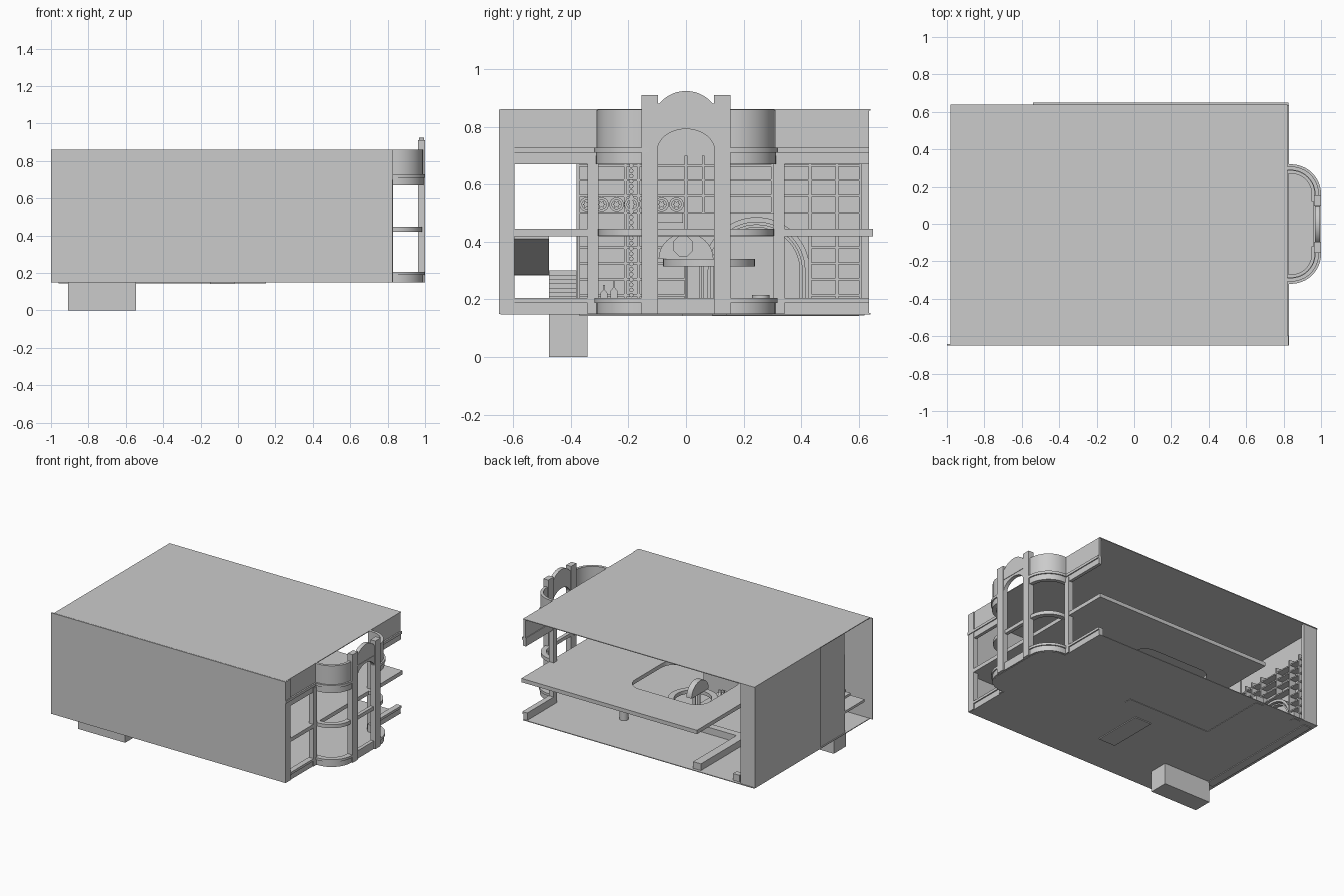
import bpy, math
from mathutils import Matrix, Vector

def box(name, x0, x1, y0, y1, z0, z1):
    bpy.ops.mesh.primitive_cube_add(size=1)
    o = bpy.context.object
    o.name = name
    o.data.transform(Matrix.Translation(((x0+x1)/2, (y0+y1)/2, (z0+z1)/2)) @
                     Matrix.Diagonal((x1-x0, y1-y0, z1-z0, 1)))
    return o

PLANES = {'XY': Matrix.Identity(4),
          'YZ': Matrix(((0, 0, 1, 0), (1, 0, 0, 0), (0, 1, 0, 0), (0, 0, 0, 1))),
          'XZ': Matrix(((1, 0, 0, 0), (0, 0, -1, 0), (0, 1, 0, 0), (0, 0, 0, 1)))}

def plate(name, loops, lo, hi, plane='XY'):
    """Extrude flat outlines (first outer, others holes) between lo and hi."""
    c = bpy.data.curves.new(name, 'CURVE')
    c.dimensions, c.fill_mode, c.extrude = '2D', 'BOTH', (hi-lo)/2
    for pts in loops:
        s = c.splines.new('POLY')
        s.points.add(len(pts)-1)
        for p, q in zip(s.points, pts):
            p.co = (q[0], q[1], 0, 1)
        s.use_cyclic_u = True
    o = bpy.data.objects.new(name, c)
    bpy.context.collection.objects.link(o)
    bpy.ops.object.select_all(action='DESELECT')
    o.select_set(True)
    bpy.context.view_layer.objects.active = o
    bpy.ops.object.convert(target='MESH')
    o = bpy.context.object
    mid = (lo+hi)/2 * (-1 if plane == 'XZ' else 1)
    o.data.transform(PLANES[plane] @ Matrix.Translation((0, 0, mid)))
    if o.data.polygons:
        bpy.ops.object.shade_smooth_by_angle(angle=math.radians(30))
    return o

def arc(cx, cy, rx, ry, a0, a1, n=16):
    return [(cx+rx*math.cos(math.radians(a0+(a1-a0)*i/n)),
             cy+ry*math.sin(math.radians(a0+(a1-a0)*i/n))) for i in range(n+1)]

def rounded(x0, x1, y0, y1, r):
    return (arc(x1-r, y1-r, r, r, 0, 90, 8) + arc(x0+r, y1-r, r, r, 90, 180, 8) +
            arc(x0+r, y0+r, r, r, 180, 270, 8) + arc(x1-r, y0+r, r, r, 270, 360, 8))

# Shell: roof, floor, walls
box("roof", -0.98, 0.82, -0.645, 0.64, 0.856, 0.861)
box("floor", -0.98, 0.82, -0.645, 0.64, 0.148, 0.153)
box("front_wall", -1.0, 0.82, -0.65, -0.642, 0.15, 0.86)
box("front_wall_pier", 0.79, 0.825, -0.65, -0.595, 0.15, 0.86)
box("left_wall", -0.98, -0.97, -0.10, 0.62, 0.15, 0.86)
box("left_wall_recess", -0.972, -0.962, -0.375, -0.10, 0.15, 0.86)
box("back_pier", -0.98, -0.87, 0.61, 0.635, 0.15, 0.86)

# Mezzanine slab with rounded opening
plate("mezzanine", [[(-0.54, -0.64), (0.825, -0.64), (0.825, 0.65), (-0.54, 0.65)],
                    rounded(-0.36, 0.22, -0.14, 0.35, 0.1)], 0.418, 0.445)

# Bow-fronted bay: mirrored curved bands
def bay_band(name, z0, z1, out, inn):
    for s in (1, -1):
        o = arc(0.84, 0.16, out-0.84, out-0.84, 0, 90)
        i = arc(0.84, 0.16, inn-0.84, inn-0.84, 90, 0)
        pts = [(out, 0.12)] + o + [(0.81, o[-1][1]), (0.81, i[0][1])] + i + [(inn, 0.12)]
        plate(name, [[(x, y*s) for x, y in pts]], z0, z1)

bay_band("bay_parapet", 0.725, 0.86, 0.988, 0.968)
bay_band("bay_frieze", 0.67, 0.712, 0.992, 0.965)
bay_band("bay_cornice", 0.71, 0.728, 1.0, 0.965)
bay_band("bay_mid_rail", 0.42, 0.445, 0.985, 0.95)
bay_band("bay_plinth", 0.15, 0.19, 0.99, 0.96)
bay_band("bay_plinth_cap", 0.188, 0.205, 0.998, 0.96)
box("bay_front_plinth", 0.965, 0.99, -0.13, 0.13, 0.15, 0.205)
box("bay_front_rail", 0.96, 0.985, -0.13, 0.13, 0.42, 0.445)
right = arc(0.84, 0.16, 0.14, 0.14, 0, 90)
plate("bay_floor", [[(0.81, -0.30)] + [(x, -y) for x, y in right[::-1]] + right + [(0.81, 0.30)]],
      0.148, 0.153)

# Straight facade bands either side of the bay
for y0, y1 in ((-0.65, -0.31), (0.31, 0.635)):
    box("parapet", 0.805, 0.82, y0, y1, 0.725, 0.86)
    box("parapet_frieze", 0.80, 0.823, y0, y1, 0.67, 0.712)
    box("parapet_cornice", 0.80, 0.83, y0, y1, 0.71, 0.728)
    box("sill", 0.79, 0.82, max(y0, -0.595), y1, 0.15, 0.19)
    box("sill_cap", 0.79, 0.828, max(y0, -0.595), y1, 0.188, 0.205)

# Entrance arch with pilasters and curved pediment
for s in (1, -1):
    a, b = sorted((0.097*s, 0.155*s))
    box("pilaster", 0.962, 1.0, a, b, 0.15, 0.91)
    a, b = sorted((0.303*s, 0.342*s))
    box("bay_column", 0.79, 0.828, a, b, 0.15, 0.70)
plate("arch_panel", [[(-0.1, 0.715)] + arc(0, 0.715, 0.1, 0.077, 180, 0, 24) +
                     [(0.1, 0.88)] + arc(0, 0.80, 0.122, 0.124, 40, 140, 20) + [(-0.1, 0.88)]],
      0.968, 0.995, 'YZ')
box("arch_moulding", 0.99, 0.998, -0.095, 0.095, 0.807, 0.811)

# Stairs: basement well, lower flight, landing, upper flight
box("stair_well", -0.91, -0.545, -0.475, -0.342, 0.0, 0.15)
n = 9
def flight(xa, xb, za, zb, drop):
    pts = []
    for i in range(n):
        for k in (i, i+1):
            pts.append((xa+(xb-xa)*k/n, za+(zb-za)*(i+1)/n))
    return pts + [(xb, zb-drop), (xa, za-drop+0.015)]
plate("lower_flight", [flight(-0.55, -0.86, 0.165, 0.30, 0.015)], -0.475, -0.38, 'XZ')
plate("upper_flight", [flight(-0.86, -0.54, 0.30, 0.44, 0.03)], -0.60, -0.475, 'XZ')
box("landing", -0.97, -0.86, -0.60, -0.38, 0.283, 0.30)

# Wall shelving on the left wall
for y in (-0.375, -0.21, -0.165, 0.0, 0.06, 0.15, 0.30, 0.43, 0.525, 0.605):
    low = 0.50 if 0.03 < y < 0.42 else 0.15
    box("shelf_upright", -0.972, -0.92, y-0.005, y+0.005, low, 0.70)
for z in (0.215, 0.27, 0.325, 0.38, 0.435, 0.5, 0.56, 0.615, 0.665):
    if z < 0.5:
        box("shelf", -0.972, -0.925, -0.375, 0.0, z-0.004, z+0.004)
        box("shelf", -0.972, -0.925, 0.43, 0.61, z-0.004, z+0.004)
    else:
        box("shelf", -0.972, -0.925, -0.375, 0.61, z-0.004, z+0.004)

# Wall arch: two concentric surrounds
for ro, ri, x in ((0.185, 0.168, -0.93), (0.16, 0.15, -0.94)):
    plate("wall_arch", [[(0.245+ro, 0.15)] + arc(0.245, 0.30, ro, ro, 0, 180, 28) +
                        [(0.245-ro, 0.15), (0.245-ri, 0.15)] +
                        arc(0.245, 0.30, ri, ri, 180, 0, 28) + [(0.245+ri, 0.15)]],
          -0.97, x, 'YZ')

# Ornamental frieze of rings and beaded column
for i in range(7):
    c = -0.345 + i*0.052
    plate("frieze_ring", [arc(c, 0.53, 0.025, 0.025, 0, 345, 23),
                          arc(c, 0.53, 0.016, 0.016, 0, 345, 23)], -0.925, -0.912, 'YZ')
    plate("frieze_flower", [[(c+(0.011+0.003*(-1)**k)*math.cos(k*math.pi/6),
                              0.53+(0.011+0.003*(-1)**k)*math.sin(k*math.pi/6))
                             for k in range(12)]], -0.925, -0.912, 'YZ')
for i in range(26):
    plate("column_bead", [arc(-0.19, 0.215+i*0.018, 0.008, 0.008, 0, 315, 7)],
          -0.93, -0.915, 'YZ')
box("frieze_ledge", -0.97, -0.91, -0.15, -0.01, 0.465, 0.5)

# Round counter with half-disc sign board
plate("round_counter", [arc(-0.11, 0.08, 0.16, 0.16, 0, 350, 35),
                        arc(-0.11, 0.08, 0.12, 0.12, 0, 350, 35)], 0.315, 0.34)
plate("half_disc", [arc(0, 0.34, 0.095, 0.09, 0, 180, 24)], -0.11, -0.07, 'YZ')
plate("octagon_badge", [arc(-0.01, 0.385, 0.038, 0.038, 22.5, 337.5, 7)], -0.075, -0.062, 'YZ')
for y in (0.0, 0.05):
    box("counter_post", -0.11, -0.09, y-0.004, y+0.004, 0.15, 0.34)

# Low L-shaped bench and floor furniture
plate("bench", [[(-0.55, 0.62), (-0.55, 0.09), (0.15, 0.09), (0.15, 0.14),
                 (-0.49, 0.14), (-0.49, 0.62)]], 0.145, 0.2)
box("back_block", -0.85, -0.80, 0.58, 0.62, 0.145, 0.20)
box("desk", -0.15, -0.02, -0.37, -0.01, 0.142, 0.20)
box("left_plinth", -0.96, -0.90, -0.37, 0.60, 0.143, 0.165)
box("inner_partition", -0.54, 0.12, -0.376, -0.368, 0.15, 0.42)
plate("low_table", [arc(0.3, 0.26, 0.03, 0.03, 0, 345, 23)], 0.153, 0.215)

# Bottles on the desk
for y, h in ((-0.285, 0.05), (-0.25, 0.065)):
    plate("bottle", [[(y-0.013, 0.2), (y+0.013, 0.2), (y+0.012, 0.2+h*0.45), (y+0.003, 0.2+h*0.65),
                      (y+0.003, 0.2+h), (y-0.003, 0.2+h), (y-0.003, 0.2+h*0.65),
                      (y-0.012, 0.2+h*0.45)]], -0.1, -0.08, 'YZ')
